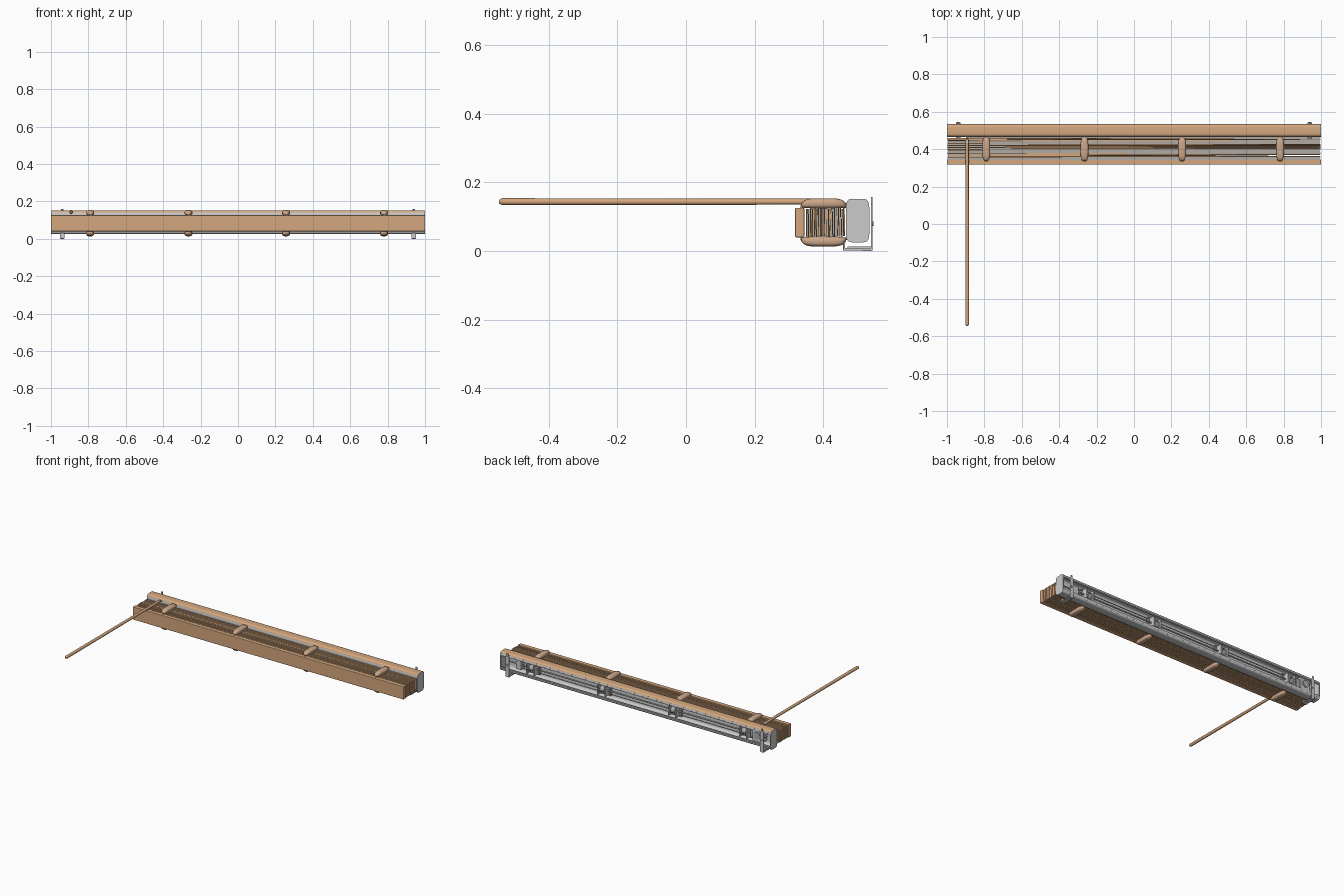
import bpy, bmesh, math, random
from mathutils import Vector, Matrix

if "Cube" in bpy.data.objects:
    bpy.data.objects.remove(bpy.data.objects["Cube"])

random.seed(4)


def mat(name, c):
    m = bpy.data.materials.new(name)
    m.diffuse_color = (*c, 1)
    m.use_nodes = True
    m.node_tree.nodes["Principled BSDF"].inputs["Base Color"].default_value = m.diffuse_color
    return m


WOOD = mat("warm wood", (0.66, 0.39, 0.21))
TAPE = mat("ladder tape", (0.60, 0.38, 0.25))
METAL = mat("light grey metal", (0.60, 0.60, 0.60))
MECH = mat("mid grey mechanism", (0.42, 0.42, 0.43))


def finish(name, bm, *mats):
    bmesh.ops.recalc_face_normals(bm, faces=bm.faces)
    me = bpy.data.meshes.new(name)
    bm.to_mesh(me)
    bm.free()
    ob = bpy.data.objects.new(name, me)
    bpy.context.collection.objects.link(ob)
    for m in mats:
        me.materials.append(m)
    return ob


def smooth(ob, deg=35):
    bpy.ops.object.select_all(action='DESELECT')
    ob.select_set(True)
    bpy.context.view_layer.objects.active = ob
    bpy.ops.object.shade_smooth_by_angle(angle=math.radians(deg))


def box(name, x, y, z, m, bevel=0, rot=None):
    """Box from (min, max) pairs."""
    bm = bmesh.new()
    bmesh.ops.create_cube(bm, size=1)
    size = Vector((x[1] - x[0], y[1] - y[0], z[1] - z[0]))
    bmesh.ops.scale(bm, vec=size, verts=bm.verts)
    if bevel:
        bmesh.ops.bevel(bm, geom=bm.edges[:], offset=bevel, segments=2,
                        profile=0.5, affect='EDGES')
    if rot:
        bmesh.ops.rotate(bm, verts=bm.verts, matrix=rot)
    bmesh.ops.translate(bm, verts=bm.verts, vec=(sum(x) / 2, sum(y) / 2, sum(z) / 2))
    return finish(name, bm, m)


def rod(name, a, b, r, m, sides=12, r2=None):
    a, b = Vector(a), Vector(b)
    bm = bmesh.new()
    bmesh.ops.create_cone(bm, cap_ends=True, segments=sides, radius1=r,
                          radius2=r if r2 is None else r2, depth=(b - a).length)
    q = (b - a).to_track_quat('Z', 'Y').to_matrix().to_4x4()
    bmesh.ops.transform(bm, verts=bm.verts, matrix=Matrix.Translation((a + b) / 2) @ q)
    ob = finish(name, bm, m)
    smooth(ob, 50)
    return ob


def prism(name, pts, x0, x1, *mats):
    """Extrude a closed (y, z) profile along x."""
    bm = bmesh.new()
    f = bm.faces.new([bm.verts.new((x0, y, z)) for y, z in pts])
    g = bmesh.ops.extrude_face_region(bm, geom=[f])
    bmesh.ops.translate(bm, vec=(x1 - x0, 0, 0),
                        verts=[v for v in g['geom'] if isinstance(v, bmesh.types.BMVert)])
    return finish(name, bm, *mats)


# headrail outline: superellipse section centred on the rail
CY, CZ = 0.5, 0.089


def outline(hy, hz, t0, t1, n, p=0.36):
    out = []
    for i in range(n + 1):
        t = math.radians(t0 + (t1 - t0) * i / n)
        c, s = math.cos(t), math.sin(t)
        out.append((CY + hy * math.copysign(abs(c) ** p, c),
                    CZ + hz * math.copysign(abs(s) ** p, s)))
    return out


# headrail channel, open at the back, wood coloured on top
outer = outline(0.0345, 0.0635, 20, 340, 40)
inner = outline(0.0305, 0.0595, 340, 20, 40)
rail = prism("headrail", outer + inner, -0.996, 0.996, METAL, WOOD)
for f in rail.data.polygons:
    if f.center.z > 0.13 and f.normal.z > 0.25 and abs(f.normal.x) < 0.5:
        f.material_index = 1
smooth(rail)

# small inward lips along the open edges
for z in (CZ - 0.045, CZ + 0.045):
    box("headrail_lip", (-0.995, 0.995), (0.528, 0.532), (z - 0.008, z + 0.008), METAL)

for s in (-1, 1):
    # end caps
    xs = sorted((s * 0.993, s * 1.0))
    cap = prism("end_cap", outline(0.0345, 0.0635, 0, 351, 39), *xs, METAL)
    smooth(cap)
    # L-shaped mounting brackets with hooks
    x = s * 0.94
    w = (x - 0.0125, x + 0.0125)
    box("bracket_plate", w, (0.5385, 0.543), (0.002, 0.138), METAL, 0.001)
    box("bracket_tip", (x - 0.007, x + 0.007), (0.5385, 0.543), (0.136, 0.158), METAL, 0.001)
    box("bracket_foot", w, (0.458, 0.543), (0.002, 0.009), METAL, 0.001)
    box("bracket_foot_rib", (x - 0.005, x + 0.005), (0.47, 0.54), (0.008, 0.014), METAL)
    box("bracket_stop", w, (0.458, 0.463), (0.002, 0.03), METAL, 0.001)
    rod("bracket_screw", (x, 0.54, 0.08), (x, 0.546, 0.08), 0.007, MECH)
    box("foot_pad", (x - 0.01, x + 0.01), (0.515, 0.54), (0.0, 0.003), METAL)

# tilt rod and drums inside the headrail
rod("tilt_rod", (-0.95, 0.503, CZ), (0.97, 0.503, CZ), 0.005, METAL, 8)
TAPES = (-0.79, -0.265, 0.257, 0.781)
for x in TAPES:
    box("cradle_base", (x - 0.04, x + 0.04), (0.471, 0.485), (0.045, 0.135), MECH, 0.002)
    for s in (-1, 1):
        c = x + s * 0.027
        box("cradle_wall", (c - 0.004, c + 0.004), (0.48, 0.527), (0.052, 0.126), METAL, 0.001)
        rod("drum_flange", (x + s * 0.015, 0.503, CZ), (x + s * 0.019, 0.503, CZ), 0.026, METAL, 20)
    rod("tilt_drum", (x - 0.018, 0.503, CZ), (x + 0.018, 0.503, CZ), 0.019, MECH, 20)

# wand tilter gearbox
box("tilter_body", (-0.93, -0.86), (0.471, 0.527), (0.05, 0.138), METAL, 0.004)
rod("tilter_gear", (-0.895, 0.52, 0.095), (-0.895, 0.533, 0.095), 0.024, MECH, 20)
box("tilter_clip", (-0.862, -0.835), (0.48, 0.515), (0.065, 0.12), MECH, 0.003)

# lift cord lock
box("cord_lock", (0.86, 0.9), (0.471, 0.51), (0.055, 0.12), METAL, 0.003)

# cords along the channel
for z in (0.06, 0.118):
    rod("lift_cord", (-0.83, 0.49, z), (0.88, 0.49, z), 0.0018, TAPE, 6)

# stacked slats, each slightly out of line
N = 20
for i in range(N):
    y = 0.352 + 0.108 * i / (N - 1)
    dz = random.uniform(-0.002, 0.002)
    dx = random.uniform(-0.003, 0.0)
    r = (Matrix.Rotation(random.uniform(-0.022, 0.022), 3, 'X')
         @ Matrix.Rotation(random.uniform(-0.0012, 0.0012), 3, 'Z'))
    box("slat", (-0.998 - dx, 0.998 + dx), (y - 0.0017, y + 0.0017),
        (0.042 + dz, 0.124 + dz), WOOD, 0, r)

# bottom rail
box("bottom_rail", (-1, 1), (0.318, 0.345), (0.04, 0.126), WOOD, 0.003)


# gathered ladder tapes bulging above and below the stack
def tape_bundle(x, up):
    bm = bmesh.new()
    bmesh.ops.create_uvsphere(bm, u_segments=24, v_segments=16, radius=1)
    half = (0.021, 0.066, 0.015)
    power = (0.7, 0.6, 0.75)
    for v in bm.verts:
        o = v.co.copy()
        for k in range(3):
            v.co[k] = half[k] * math.copysign(abs(o[k]) ** power[k], o[k])
        # ends droop around the stack
        v.co.z -= 0.006 * o.y ** 4
    if not up:
        bmesh.ops.scale(bm, vec=(1, 1, -1), verts=bm.verts)
    bmesh.ops.translate(bm, verts=bm.verts, vec=(x, 0.401, 0.139 if up else 0.028))
    ob = finish("ladder_tape", bm, TAPE)
    smooth(ob, 60)


for x in TAPES:
    for up in (True, False):
        tape_bundle(x, up)
        z = 0.129 if up else 0.036
        rod("tape_tip", (x + 0.004, 0.333, z), (x + 0.004, 0.35, z), 0.004, TAPE, 8)
        rod("tape_tail", (x, 0.46, z), (x, 0.48, z), 0.003, TAPE, 8)

# tilt wand with rounded end and metal hook
wx, wz = -0.892, 0.144
rod("tilt_wand", (wx, -0.536, wz), (wx, 0.44, wz), 0.0102, WOOD, 12, 0.0085)
rod("wand_end", (wx, -0.536, wz), (wx, -0.545, wz), 0.0102, WOOD, 12, 0.005)
rod("wand_collar", (wx, 0.435, wz), (wx, 0.452, wz), 0.0095, METAL, 12, 0.006)
rod("wand_hook", (wx, 0.45, wz), (wx, 0.475, wz - 0.012), 0.0035, METAL, 8)
